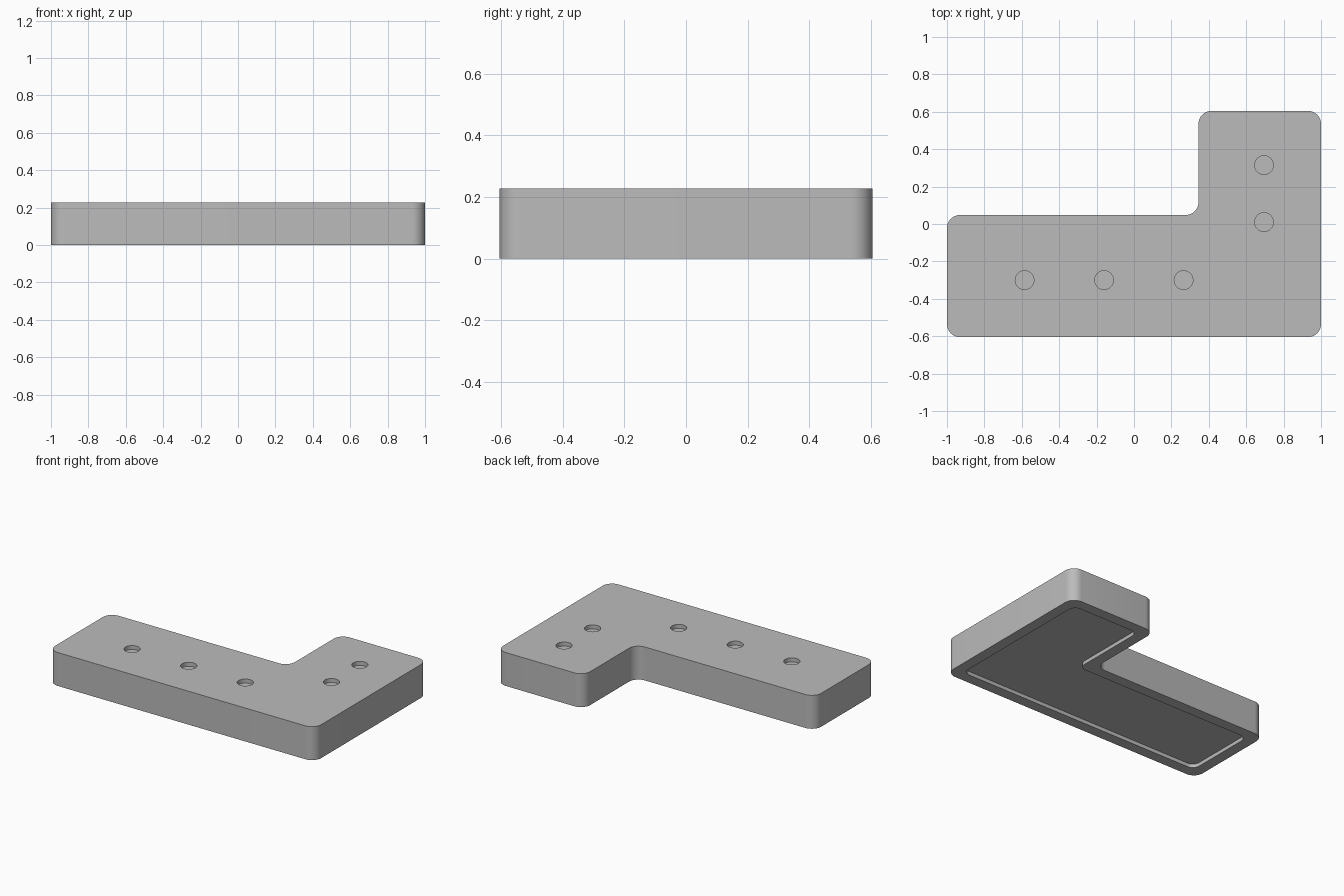
import bpy
import bmesh
from math import atan2, cos, sin, pi
from mathutils import Vector

if "Cube" in bpy.data.objects:
    bpy.data.objects.remove(bpy.data.objects["Cube"], do_unlink=True)

HEIGHT = 0.227
RECESS = 0.025
RIM = 0.074

grey = bpy.data.materials.new("plain grey")
grey.use_nodes = True
grey.diffuse_color = (0.5, 0.5, 0.5, 1)
grey.node_tree.nodes["Principled BSDF"].inputs["Base Color"].default_value = (0.5, 0.5, 0.5, 1)


def l_outline(inset, radius, steps=10):
    """L-shaped outline, counter-clockwise, every corner rounded."""
    x0, x1, x2 = -1 + inset, 0.345 + inset, 1 - inset
    y0, y1, y2 = -0.605 + inset, 0.048 - inset, 0.605 - inset
    corners = [Vector(p) for p in
               ((x0, y0), (x2, y0), (x2, y2), (x1, y2), (x1, y1), (x0, y1))]
    points = []
    for i, c in enumerate(corners):
        back = (corners[i - 1] - c).normalized()
        ahead = (corners[(i + 1) % len(corners)] - c).normalized()
        centre = c + (back + ahead) * radius
        for s in range(steps + 1):
            a = s / steps * pi / 2
            points.append(centre - (ahead * cos(a) + back * sin(a)) * radius)
    return points


def circle(x, y, radius, sides=40):
    return [(x + radius * cos(2 * pi * i / sides), y + radius * sin(2 * pi * i / sides))
            for i in range(sides)]


def prism(name, outline, bottom, top):
    """Upright solid between two heights."""
    bm = bmesh.new()
    base = bm.faces.new([bm.verts.new((x, y, bottom)) for x, y in outline])
    result = bmesh.ops.extrude_face_region(bm, geom=[base])
    moved = [g for g in result["geom"] if isinstance(g, bmesh.types.BMVert)]
    bmesh.ops.translate(bm, verts=moved, vec=(0, 0, top - bottom))
    bmesh.ops.recalc_face_normals(bm, faces=bm.faces)
    mesh = bpy.data.meshes.new(name)
    bm.to_mesh(mesh)
    bm.free()
    mesh.materials.append(grey)
    obj = bpy.data.objects.new(name, mesh)
    bpy.context.collection.objects.link(obj)
    return obj


# Thick L-shaped bracket
bracket = prism("bracket", l_outline(0, 0.07), 0, HEIGHT)

# Shallow recess underneath and blind round holes on top
cutters = [prism("recess_cutter", l_outline(RIM, 0.05), -0.1, RECESS)]
holes = [(x, -0.3) for x in (-0.585, -0.16, 0.265)] + [(0.695, y) for y in (0.01, 0.315)]
for x, y in holes:
    cutters.append(prism("hole_cutter", circle(x, y, 0.05), HEIGHT - 0.027, HEIGHT + 0.1))

bpy.ops.object.select_all(action="DESELECT")
bpy.context.view_layer.objects.active = bracket
bracket.select_set(True)
for cutter in cutters:
    cutter.hide_render = True
    cut = bracket.modifiers.new("cut", "BOOLEAN")
    cut.operation = "DIFFERENCE"
    cut.solver = "EXACT"
    cut.object = cutter
    bpy.ops.object.modifier_apply(modifier=cut.name)
    bpy.data.objects.remove(cutter, do_unlink=True)

bpy.ops.object.shade_smooth_by_angle(angle=pi / 6)
